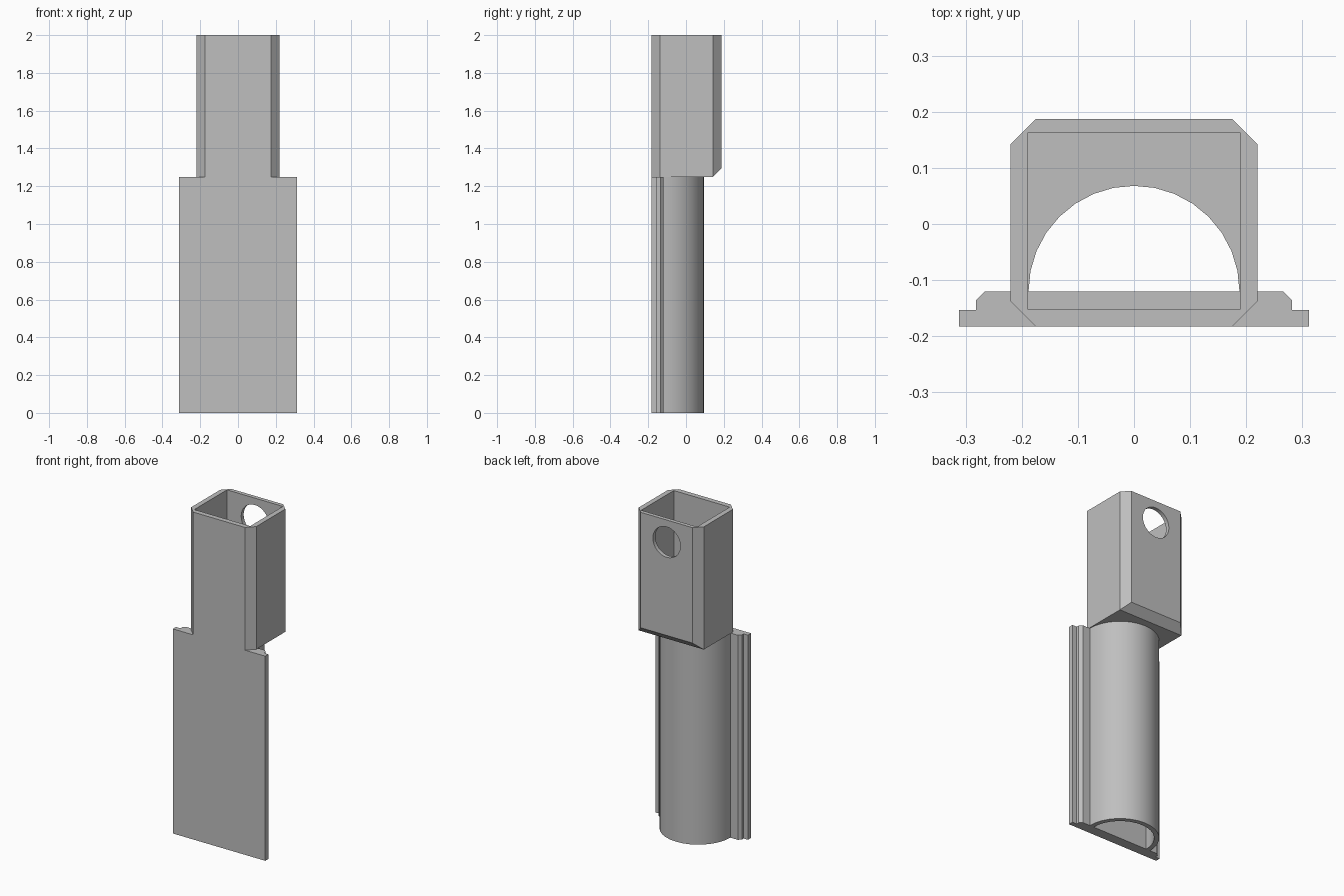
import bpy, bmesh, math
from mathutils import Vector, Matrix

if "Cube" in bpy.data.objects:
    bpy.data.objects.remove(bpy.data.objects["Cube"])

grey = bpy.data.materials.new("plain grey")
grey.use_nodes = True
tone = (0.52, 0.52, 0.52, 1)
grey.diffuse_color = tone
grey.node_tree.nodes["Principled BSDF"].inputs["Base Color"].default_value = tone

FRONT, SHELF, BACK = -0.183, -0.12, 0.187
JOIN, TOP = 1.25, 2.0


def add_object(name, bm):
    bmesh.ops.recalc_face_normals(bm, faces=bm.faces)
    mesh = bpy.data.meshes.new(name)
    bm.to_mesh(mesh)
    bm.free()
    mesh.materials.append(grey)
    ob = bpy.data.objects.new(name, mesh)
    bpy.context.collection.objects.link(ob)
    return ob


def prism(half, z0, z1):
    """Extrude an outline given by its +x half, mirrored across x = 0."""
    outline = half + [(-x, y) for x, y in reversed(half) if x > 1e-6]
    bm = bmesh.new()
    face = bm.faces.new([bm.verts.new((x, y, z0)) for x, y in outline])
    grown = bmesh.ops.extrude_face_region(bm, geom=[face])["geom"]
    verts = [g for g in grown if isinstance(g, bmesh.types.BMVert)]
    bmesh.ops.translate(bm, verts=verts, vec=(0, 0, z1 - z0))
    return bm


def arc(radius, steps=8):
    return [(radius * math.cos(i * math.pi / 2 / steps),
             SHELF + radius * math.sin(i * math.pi / 2 / steps))
            for i in range(steps)] + [(0, SHELF + radius)]


def combine(target, other, operation):
    other.hide_render = True
    mod = target.modifiers.new(operation.lower(), 'BOOLEAN')
    mod.operation, mod.object, mod.solver = operation, other, 'EXACT'
    bpy.ops.object.select_all(action='DESELECT')
    bpy.context.view_layer.objects.active = target
    target.select_set(True)
    bpy.ops.object.modifier_apply(modifier=mod.name)
    bpy.data.objects.remove(other)


# Lower part: stepped mounting plate with a half-round sleeve behind it
rail = [(0.312, FRONT), (0.312, -0.153), (0.282, -0.153),
        (0.282, -0.136), (0.266, SHELF)]
body = add_object("sleeve_body", prism(rail + arc(0.216), 0, JOIN))

# Upper socket: box with chamfered corners and a bevelled lower back edge
c = 0.045
box = prism([(0.22 - c, FRONT), (0.22, FRONT + c),
             (0.22, BACK - c), (0.22 - c, BACK)], JOIN, TOP)
cut = bmesh.ops.bisect_plane(
    box, geom=box.verts[:] + box.edges[:] + box.faces[:],
    plane_co=Vector((0, BACK, JOIN + c)), plane_no=Vector((0, 1, -1)),
    clear_outer=True)
rim = [g for g in cut["geom_cut"] if isinstance(g, bmesh.types.BMEdge)]
bmesh.ops.holes_fill(box, edges=rim)
combine(body, add_object("socket", box), 'UNION')

# Rectangular cavity in the socket
cavity = prism([(0.189, -0.152), (0.189, 0.163)], 1.285, TOP + 0.1)
combine(body, add_object("socket_cavity", cavity), 'DIFFERENCE')

# Half-round bore running up into the cavity
combine(body, add_object("sleeve_bore", prism(arc(0.188), -0.1, 1.4)), 'DIFFERENCE')

# Round hole through the back wall
hole = bmesh.new()
bmesh.ops.create_cone(
    hole, cap_ends=True, segments=32, radius1=0.093, radius2=0.093, depth=0.2,
    matrix=Matrix.Translation((0, BACK, 1.865)) @ Matrix.Rotation(math.pi / 2, 4, 'X'))
combine(body, add_object("back_hole", hole), 'DIFFERENCE')

bpy.ops.object.shade_smooth_by_angle(angle=math.radians(25))
